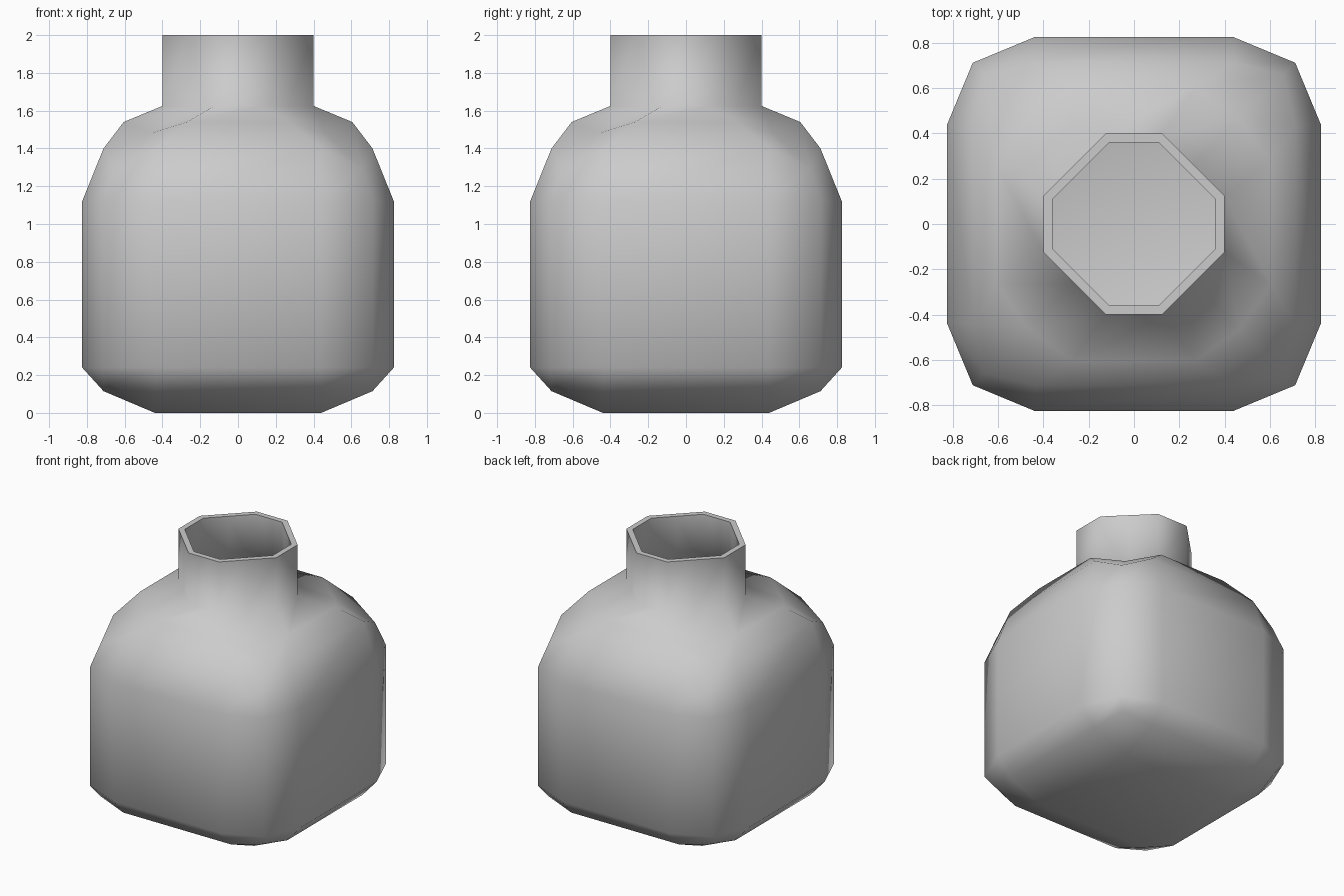
import bpy, bmesh, math

if "Cube" in bpy.data.objects:
    bpy.data.objects.remove(bpy.data.objects["Cube"])

# Each ring: (flat half-width a, side distance s, side z, corner c, corner z)
rings = [
    (0.44, 0.44, 0.0, 0.44, 0.0),         # base
    (0.44, 0.712, 0.115, 0.66, 0.155),    # lower bevel
    (0.44, 0.825, 0.24, 0.712, 0.24),     # side bottom
    (0.44, 0.825, 1.12, 0.712, 1.12),     # side top
    (0.44, 0.712, 1.40, 0.66, 1.29),      # upper bevel
    (0.27, 0.605, 1.54, 0.465, 1.48),     # shoulder
    (0.125, 0.40, 1.625, 0.2625, 1.625),  # neck base
    (0.125, 0.40, 2.0, 0.2625, 2.0),      # neck rim
]


def ring_points(a, s, sz, c, cz):
    pts = []
    for q in range(4):
        for x, y, z in ((s, -a, sz), (s, a, sz), (c, c, cz)):
            for _ in range(q):
                x, y = -y, x
            pts.append((x, y, z))
    return pts


# Bottle shell lofted through the rings, floor closed, mouth open
bm = bmesh.new()
loops = [[bm.verts.new(p) for p in ring_points(*r)] for r in rings]
for lo, hi in zip(loops, loops[1:]):
    for i in range(12):
        j = (i + 1) % 12
        bm.faces.new((lo[i], lo[j], hi[j], hi[i]))
bm.faces.new(loops[0][::-1])
bmesh.ops.remove_doubles(bm, verts=bm.verts, dist=0.0005)
bmesh.ops.recalc_face_normals(bm, faces=bm.faces)
mesh = bpy.data.meshes.new("bottle")
bm.to_mesh(mesh)
bm.free()
bottle = bpy.data.objects.new("bottle", mesh)
bpy.context.collection.objects.link(bottle)

# Wall thickness going inward
bpy.context.view_layer.objects.active = bottle
bottle.select_set(True)
wall = bottle.modifiers.new("wall", 'SOLIDIFY')
wall.thickness = 0.04
wall.offset = -1
wall.use_even_offset = True
bpy.ops.object.modifier_apply(modifier=wall.name)

# Smooth body, crisp rim
bpy.ops.object.shade_smooth_by_angle(angle=math.radians(75))
